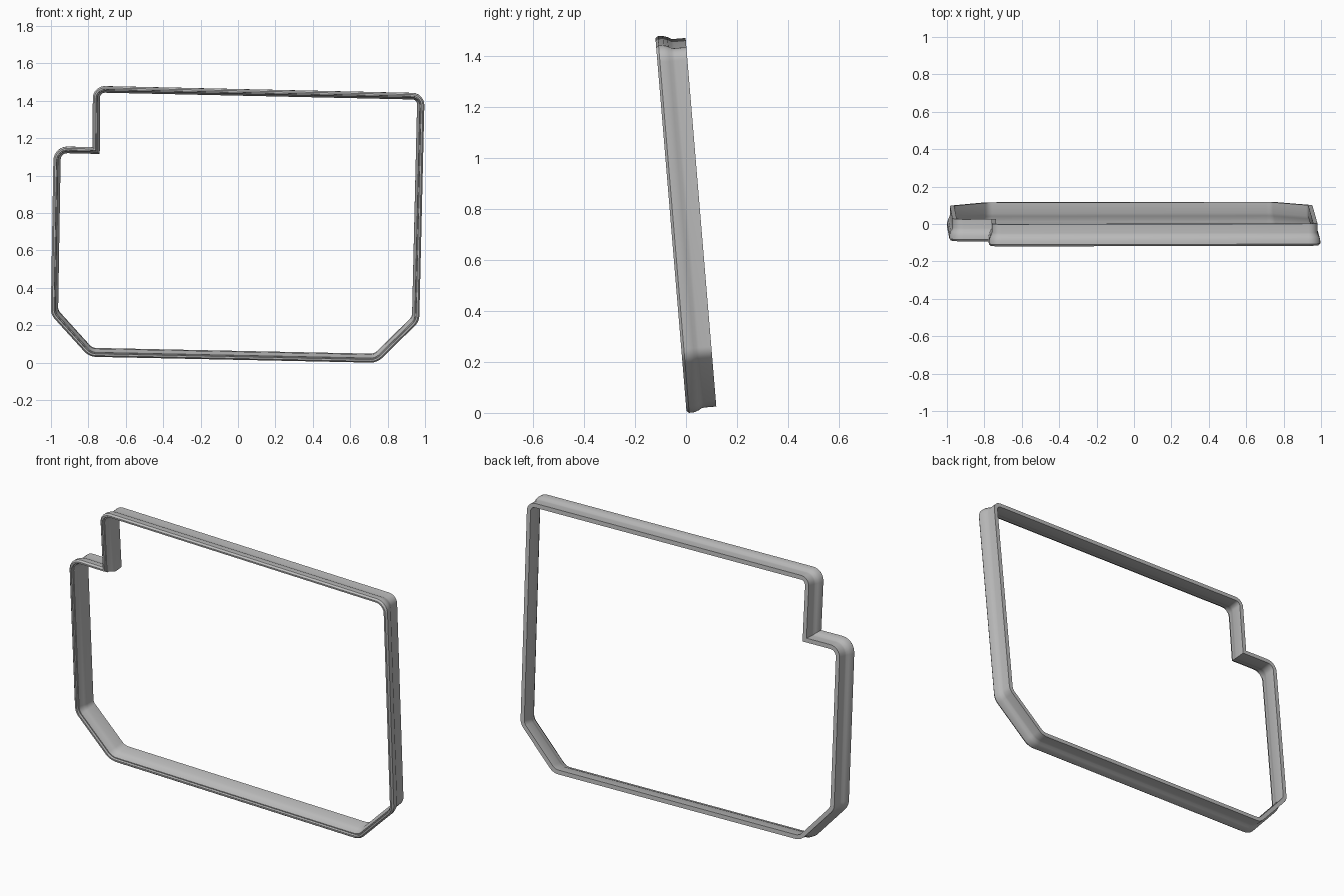
import bpy, bmesh, math
from mathutils import Vector, Matrix

cube = bpy.data.objects.get("Cube")
if cube:
    bpy.data.objects.remove(cube, do_unlink=True)

TILT = math.radians(4.76)
STEPS = 6

# Sharp corners of the outer rim, clockwise from upper left: x, z, corner radius
CORNERS = [(-0.777, 1.486, 0.065), (0.999, 1.447, 0.065),
           (0.970, 0.225, 0.08), (0.745, 0.004, 0.09),
           (-0.797, 0.036, 0.09), (-1.002, 0.262, 0.08),
           (-0.987, 1.163, 0.075), (-0.779, 1.158, 0)]

# Wall cross-section: depth behind the front, inset from the outer rim
SECTION = [(0.000, 0.009), (0.010, 0.001), (0.030, 0.002), (0.048, 0.008),
           (0.060, 0.015), (0.070, 0.017), (0.118, 0.017),
           (0.118, 0.040), (0.060, 0.040), (0.044, 0.034), (0.028, 0.027),
           (0.012, 0.025), (0.012, 0.020), (0.000, 0.018)]


def offset_corner(i, inset):
    """Mitred inward offset of one sharp corner."""
    n = len(CORNERS)
    prev, here, nxt = (Vector(CORNERS[j % n][:2]) for j in (i - 1, i, i + 1))
    a, b = (here - prev).normalized(), (nxt - here).normalized()
    na, nb = Vector((a.y, -a.x)), Vector((b.y, -b.x))
    return here + (na + nb) * inset / (1 + na.dot(nb)), a, b


def rounded_loop(inset):
    """Closed outline with rounded corners at the given inset."""
    points = []
    for i, (_, _, radius) in enumerate(CORNERS):
        p, a, b = offset_corner(i, inset)
        if not radius:
            points.append(p)
            continue
        r = max(radius - inset, 0.01)
        turn = a.angle(b)
        start = p - a * r * math.tan(turn / 2)
        centre = start + Vector((a.y, -a.x)) * r
        for k in range(STEPS + 1):
            spin = Matrix.Rotation(-turn * k / STEPS, 2)
            points.append(centre + spin @ (start - centre))
    return points


# Sweep the section round the outline
bm = bmesh.new()
rings = []
for depth, inset in SECTION:
    rings.append([bm.verts.new((p.x, depth, p.y / math.cos(TILT)))
                  for p in rounded_loop(inset)])
for r0, r1 in zip(rings, rings[1:] + rings[:1]):
    for j in range(len(r0)):
        k = (j + 1) % len(r0)
        bm.faces.new((r0[j], r0[k], r1[k], r1[j]))
bmesh.ops.recalc_face_normals(bm, faces=bm.faces)

# Lean the frame forward
bm.transform(Matrix.Translation((0, 0.003, 0)) @ Matrix.Rotation(TILT, 4, 'X'))
lowest = min(v.co.z for v in bm.verts)
bmesh.ops.translate(bm, verts=bm.verts, vec=(0, 0, -lowest))

mesh = bpy.data.meshes.new("frame_band")
bm.to_mesh(mesh)
bm.free()
frame = bpy.data.objects.new("frame_band", mesh)
bpy.context.collection.objects.link(frame)

# Plain grey material
grey = bpy.data.materials.new("light_grey")
grey.use_nodes = True
colour = (0.5, 0.5, 0.5, 1)
grey.diffuse_color = colour
grey.node_tree.nodes["Principled BSDF"].inputs["Base Color"].default_value = colour
mesh.materials.append(grey)

bpy.context.view_layer.objects.active = frame
frame.select_set(True)
bpy.ops.object.shade_smooth_by_angle(angle=math.radians(30))
